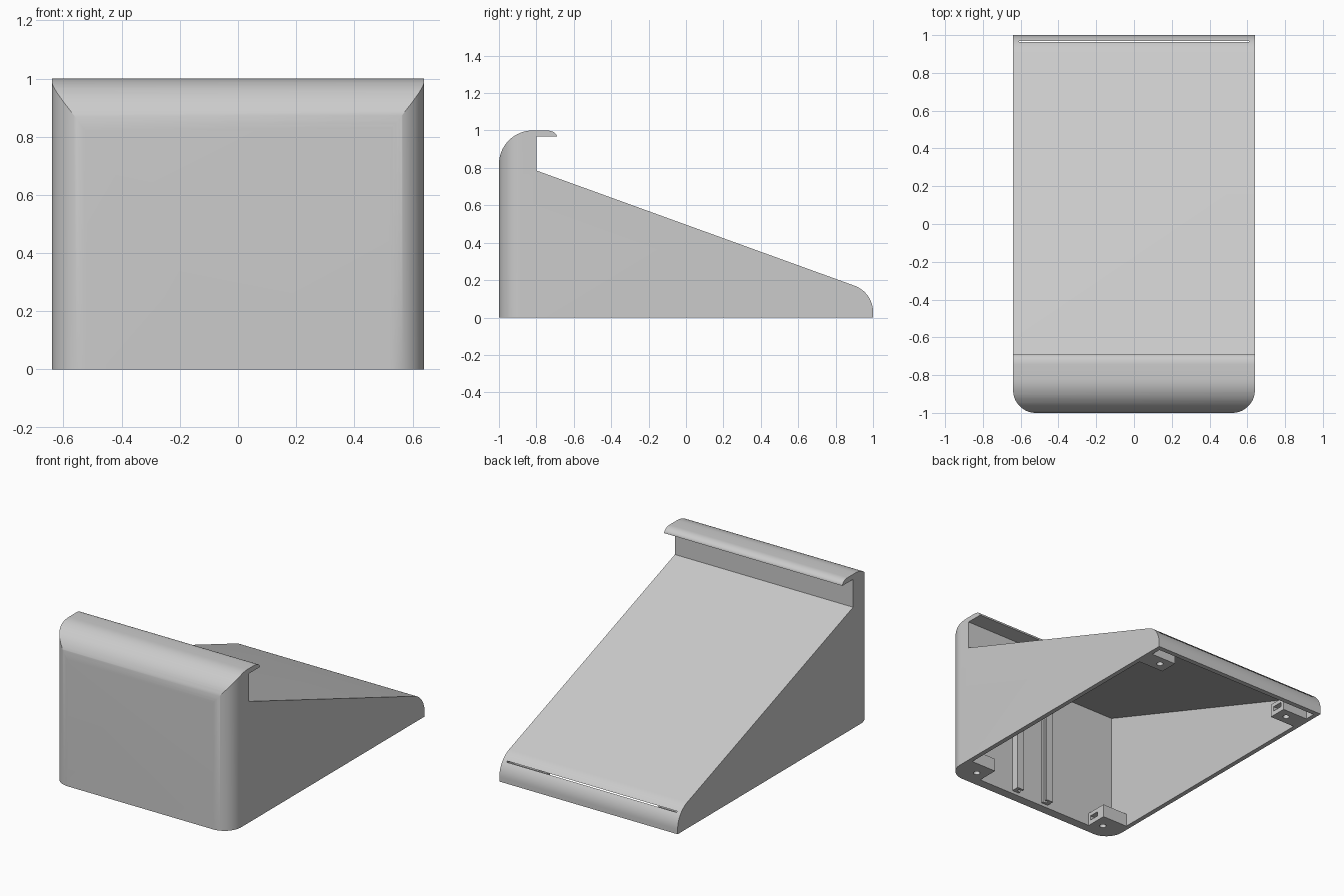
import bpy, bmesh
from math import sin, cos, radians
from mathutils import Matrix

cube = bpy.data.objects.get("Cube")
if cube:
    bpy.data.objects.remove(cube, do_unlink=True)

grey = bpy.data.materials.new("plain grey")
grey.use_nodes = True
COLOR = (0.6, 0.6, 0.6, 1)
grey.diffuse_color = COLOR
grey.node_tree.nodes["Principled BSDF"].inputs["Base Color"].default_value = COLOR


def arc(cx, cy, rx, ry, start, end, steps=16):
    angles = [radians(start + (end - start) * i / steps) for i in range(steps + 1)]
    return [(cx + rx * cos(a), cy + ry * sin(a)) for a in angles]


def finish(name, bm):
    bmesh.ops.recalc_face_normals(bm, faces=bm.faces)
    mesh = bpy.data.meshes.new(name)
    bm.to_mesh(mesh)
    bm.free()
    mesh.materials.append(grey)
    ob = bpy.data.objects.new(name, mesh)
    bpy.context.collection.objects.link(ob)
    return ob


def prism(name, points, axis, low, high):
    """Extrude a closed outline along x (points are y, z) or z (points are x, y)."""
    place = (lambda p: (low, *p)) if axis == "x" else (lambda p: (*p, low))
    bm = bmesh.new()
    face = bm.faces.new([bm.verts.new(place(p)) for p in points])
    moved = bmesh.ops.extrude_face_region(bm, geom=[face])["geom"]
    step = (high - low, 0, 0) if axis == "x" else (0, 0, high - low)
    bmesh.ops.translate(bm, vec=step, verts=[v for v in moved if isinstance(v, bmesh.types.BMVert)])
    return finish(name, bm)


def box(name, x0, x1, y0, y1, z0, z1):
    return prism(name, [(x0, y0), (x1, y0), (x1, y1), (x0, y1)], "z", z0, z1)


def cylinder(name, x, y, radius, z0, z1):
    return prism(name, arc(x, y, radius, radius, 0, 345, 23), "z", z0, z1)


def boolean(ob, cutter, operation="DIFFERENCE"):
    mod = ob.modifiers.new("cut", "BOOLEAN")
    mod.operation, mod.solver, mod.object = operation, "EXACT", cutter
    bpy.context.view_layer.objects.active = ob
    bpy.ops.object.modifier_apply(modifier=mod.name)
    bpy.data.objects.remove(cutter, do_unlink=True)


HALF, INNER, FRONT = 0.64, 0.61, -0.94


def ceiling(y):
    return 0.476 - 0.362 * y


# Wedge body with a hooked lip along the top of the front wall
side = [(-1, 0)] + arc(-0.82, 0.82, 0.18, 0.18, 180, 90)
side += arc(-0.745, 0.967, 0.055, 0.033, 90, 0, 10)
side += [(-0.8, 0.967), (-0.8, 0.786)]
side += arc(0.85, 0.029, 0.15, 0.15, 70.1, 0) + [(1, 0)]
shell = prism("wedge_shell", side, "x", -HALF, HALF)

# Rounded vertical corners at the front
plan = arc(-0.52, -0.88, 0.12, 0.12, 180, 270) + arc(0.52, -0.88, 0.12, 0.12, 270, 360)
plan += [(HALF, 1.1), (-HALF, 1.1)]
boolean(shell, prism("plan_outline", plan, "z", -0.1, 1.1), "INTERSECT")

# Open underside; the cavity just breaks through as a thin slit at the back
BACK = 0.968
hollow = [(FRONT, -0.1), (FRONT, ceiling(FRONT)), (BACK, ceiling(BACK)), (BACK, -0.1)]
boolean(shell, prism("cavity", hollow, "x", -INNER, INNER))

bpy.ops.object.select_all(action="DESELECT")
shell.select_set(True)
bpy.context.view_layer.objects.active = shell
bpy.ops.object.shade_smooth_by_angle(angle=radians(25))

# Corner screw blocks with a screw hole and a nut slot
for place, y0, y1, hole_y in (("front", FRONT, -0.80, -0.89), ("back", 0.78, 0.90, 0.84)):
    for label, s in (("left", 1), ("right", -1)):
        xs = sorted((s * 0.43, s * INNER))
        block = box(f"{place}_{label}_screw_block", *xs, y0, y1, 0, 0.085)
        boolean(block, cylinder("screw_hole", s * 0.50, hole_y, 0.02, -0.05, 0.07))
        slot = sorted((s * 0.40, s * 0.53))
        boolean(block, box("nut_slot", *slot, hole_y - 0.035, hole_y + 0.035, 0.03, 0.06))

# Pair of vertical guide rails inside the front wall, grooved towards each other
for label, x, s in (("right", -0.08, 1), ("left", 0.15, -1)):
    rail = box(f"{label}_guide_rail", x - 0.025, x + 0.025, FRONT, -0.89, 0.02, 0.64)
    groove = sorted((x, x + s * 0.05))
    boolean(rail, box("rail_groove", *groove, -0.925, -0.905, -0.05, 0.7))
